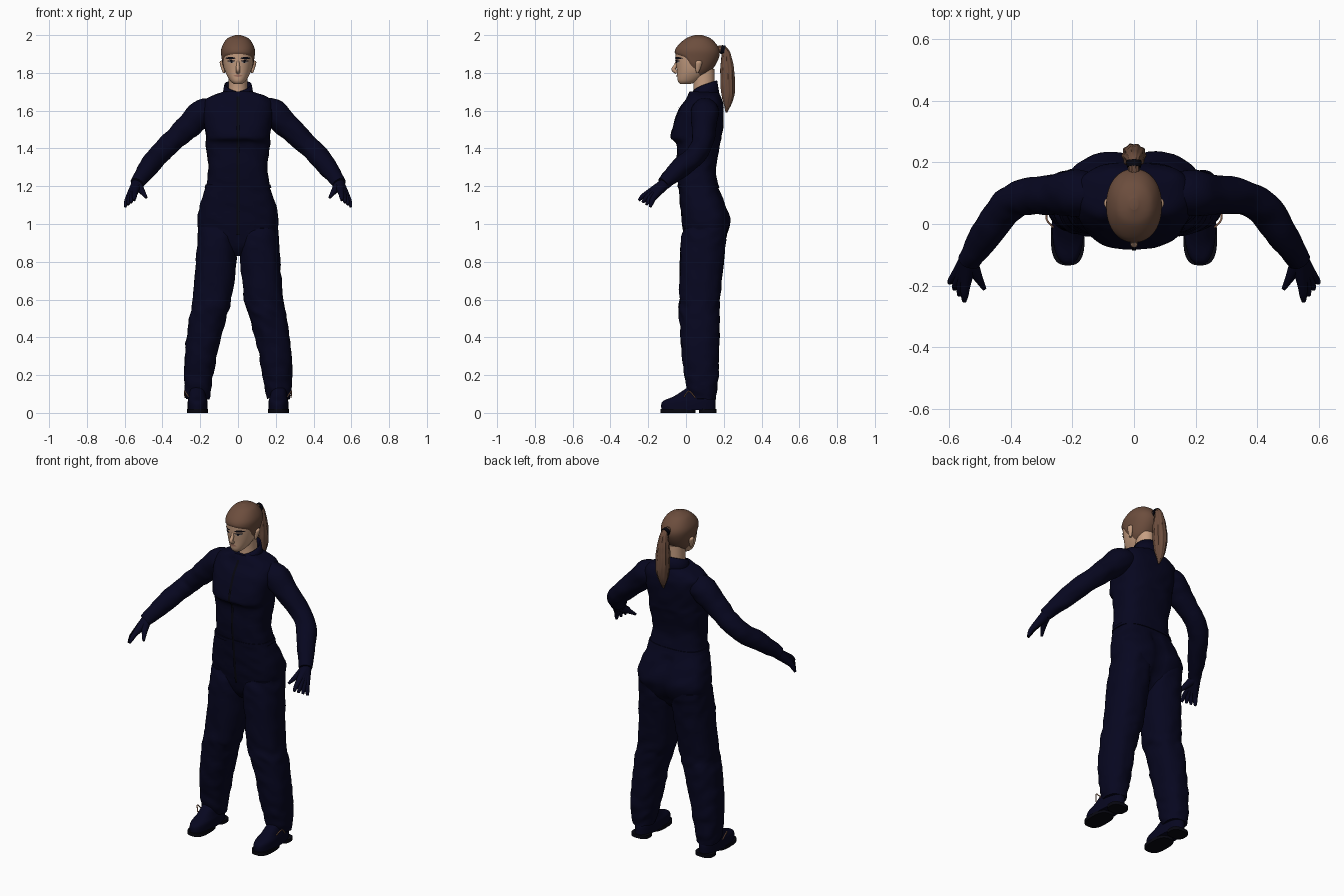
import bpy, bmesh, math
from mathutils import Vector, noise

if "Cube" in bpy.data.objects:
    bpy.data.objects.remove(bpy.data.objects["Cube"])


def material(name, *rgb):
    mat = bpy.data.materials.new(name)
    mat.use_nodes = True
    mat.diffuse_color = (*rgb, 1)
    node = mat.node_tree.nodes["Principled BSDF"]
    node.inputs["Base Color"].default_value = (*rgb, 1)
    node.inputs["Roughness"].default_value = .8
    return mat


NAVY = material("navy cloth", .002, .002, .014)
BLACK = material("black", .002, .002, .005)
SKIN = material("skin", .56, .34, .22)
HAIR = material("brown hair", .15, .075, .047)
LIPS = material("lips", .36, .17, .12)
WHITE = material("eye white", .4, .34, .3)
LACE = material("tan lace", .5, .25, .15)


def smooth(rows, steps=6):
    """Rows of numbers joined by a Catmull-Rom curve."""
    out = []
    last = len(rows) - 1
    for i in range(last):
        before, after = rows[max(i - 1, 0)], rows[min(i + 2, last)]
        for step in range(steps):
            t = step / steps
            out.append([b + t / 2 * (c - a + t * (2 * a - 5 * b + 4 * c - d + t * (3 * (b - c) + d - a)))
                        for a, b, c, d in zip(before, rows[i], rows[i + 1], after)])
    return out + [list(rows[last])]


def at(rows, key):
    """Row of a smoothed table at the given first value."""
    for low, high in zip(rows, rows[1:]):
        if low[0] <= key <= high[0]:
            t = (key - low[0]) / (high[0] - low[0])
            return [p + t * (q - p) for p, q in zip(low, high)]
    return rows[-1]


def skin(name, rings, mat, closed=True, caps=True, folds=0, shape=None):
    """Surface joining rings of points, with optional cloth folds."""
    mesh_builder = bmesh.new()
    grid = []
    for ring in rings:
        line = []
        for point in map(Vector, ring):
            if shape:
                shape(point)
            if folds:
                sample = Vector((point.x * 14, point.y * 14, point.z * 22 + point.x * 9))
                point = point + noise.noise_vector(sample) * folds
            line.append(mesh_builder.verts.new(point))
        grid.append(line)
    count = len(grid[0])
    for low, high in zip(grid, grid[1:]):
        for i in range(count if closed else count - 1):
            j = (i + 1) % count
            mesh_builder.faces.new((low[i], low[j], high[j], high[i]))
    if closed:
        if caps:
            mesh_builder.faces.new(grid[0])
            mesh_builder.faces.new(grid[-1])
        bmesh.ops.recalc_face_normals(mesh_builder, faces=mesh_builder.faces[:])
    mesh = bpy.data.meshes.new(name)
    mesh_builder.to_mesh(mesh)
    mesh_builder.free()
    mesh.materials.append(mat)
    part = bpy.data.objects.new(name, mesh)
    bpy.context.collection.objects.link(part)
    bpy.ops.object.select_all(action='DESELECT')
    bpy.context.view_layer.objects.active = part
    part.select_set(True)
    bpy.ops.object.shade_smooth_by_angle(angle=math.radians(50))
    return part


def turn(count):
    return [math.tau * i / count for i in range(count)]


def on_ring(row, angle, power, grow=0):
    """Point on a rounded section given as z, x range, y range."""
    z, left, right, front, back = row
    c, s = math.cos(angle), math.sin(angle)
    u = math.copysign(abs(c) ** (2 / power), c)
    v = math.copysign(abs(s) ** (2 / power), s)
    return ((left + right) / 2 + u * ((right - left) / 2 + grow),
            (front + back) / 2 + v * ((back - front) / 2 + grow), z)


def loft(name, rows, mat, power=2, side=1, grow=0, **options):
    rings = [[on_ring((z, left * side, right * side, front, back), angle, power, grow) for angle in turn(60)]
             for z, left, right, front, back in rows]
    return skin(name, rings, mat, **options)


def tube(name, points, mat, side=1, count=20, ridges=0, **options):
    """Round tube through points given as x, y, z, radius, carried along without twisting."""
    path = smooth(points)
    rings = []
    heading = Vector((0, 0, 1))
    frame = heading.to_track_quat('Z', 'Y')
    for i, (x, y, z, radius) in enumerate(path):
        ahead, behind = path[min(i + 1, len(path) - 1)], path[max(i - 1, 0)]
        onward = Vector(ahead[:3]) - Vector(behind[:3])
        frame = heading.rotation_difference(onward) @ frame
        heading = onward
        ring = []
        for angle in turn(count):
            reach = radius * (1 + ridges * math.cos(angle * count / 4))
            spot = Vector((x, y, z)) + frame @ Vector((math.cos(angle), math.sin(angle), 0)) * reach
            ring.append((spot.x * side, spot.y, spot.z))
        rings.append(ring)
    return skin(name, rings, mat, **options)


def front_point(body, x, z, power, lift):
    z, left, right, front, back = at(body, z)
    bulge = (1 - min(1, abs(x / right)) ** power) ** (1 / power)
    return (x, (front + back) / 2 - (back - front) / 2 * bulge - lift, z)


def almond(name, x, z, length, height, mat, side=1, lift=.003):
    """Thin almond-shaped plate lying on the face."""
    rings = []
    for i in range(13):
        along = i / 6 - 1
        tall = height * (1.05 - along * along) * side
        rings.append([front_point(head, (x + along * length) * side, z + tall * k, HEAD_POWER, lift)
                      for k in (1, 0, -1)])
    return skin(name, rings, mat, closed=False)


def centred(rows):
    """Sections given as z, half width, y front, y back."""
    return smooth([(z, -half, half, front, back) for z, half, front, back in rows])


def seat_cleft(point):
    if point.y > .1 and point.z < 1.15:
        point.y -= .02 * math.exp(-(point.x / .03) ** 2)


# Coverall body, waistband and zip
BODY_POWER = 2.7
body = centred([(.83, .06, .04, .14), (.89, .17, 0, .185), (1, .215, -.02, .237), (1.1, .2, -.03, .21),
                (1.2, .17, -.04, .17), (1.3, .157, -.05, .16), (1.42, .17, -.05, .18), (1.47, .17, -.08, .19),
                (1.6, .185, -.04, .2), (1.66, .17, 0, .19), (1.7, .08, .02, .17)])
loft("coverall_body", body, NAVY, BODY_POWER, folds=.006, shape=seat_cleft)
loft("waistband", [at(body, z) for z in (1.19, 1.2, 1.21)], NAVY, BODY_POWER, grow=.004)
zip_rows = [row[0] for row in body if .93 < row[0] < 1.68]
skin("front_zip", [[front_point(body, x, z, BODY_POWER, .006) for x in (-.007, 0, .007)] for z in zip_rows],
     BLACK, closed=False)

# Stand-up collar, lower and open at the throat
collar_rings = []
for rise in (0, .5, 1):
    ring = []
    for i in range(41):
        angle = math.pi * (i / 20 - 1) * .96 + math.pi / 2
        back = (math.sin(angle) + 1) / 2
        ring.append(((.085 - .013 * rise) * math.cos(angle), .1 + (.08 - .015 * rise) * math.sin(angle),
                     1.67 + rise * (.03 + .06 * back ** .6)))
    collar_rings.append(ring)
collar = skin("collar", collar_rings, NAVY, closed=False)
collar.modifiers.new("thickness", 'SOLIDIFY').thickness = .008

# Head, neck, nose and lips
HEAD_POWER = 2.15
head = centred([(1.74, .02, -.03, .02), (1.76, .043, -.044, .07), (1.81, .069, -.048, .13), (1.88, .083, -.055, .17),
                (1.93, .084, -.05, .17), (1.98, .055, 0, .13), (2, .01, .05, .08)])
loft("head", head[:-1], SKIN, HEAD_POWER)
loft("neck", centred([(1.64, .06, .03, .15), (1.72, .05, .04, .15), (1.82, .05, .03, .15)]), SKIN)
tube("nose", [(0, -.045, 1.87, .006), (0, -.055, 1.84, .009), (0, -.066, 1.818, .011), (0, -.048, 1.803, .01)], SKIN)
almond("lips", 0, 1.785, .023, .006, LIPS)

# Hair cap: every column runs from the crown down to the hairline
hairline = smooth([(-1, 1.9), (-.5, 1.88), (-.2, 1.84), (.2, 1.81), (.6, 1.785), (1, 1.79)])
cap_rings = [[(0, .065, 2)] * 96]
for i in range(25):
    ring = []
    for angle in turn(96):
        drop = (i / 24) ** 1.8 * (2 - at(hairline, math.sin(angle))[1])
        ring.append(on_ring(at(head, 2 - drop), angle, HEAD_POWER, .004 if i < 24 else 0))
    cap_rings.append(ring)
skin("hair_cap", cap_rings, HAIR, caps=False)

# Ponytail and its band
tube("ponytail", [(0, .16, 1.92, .02), (0, .2, 1.925, .018), (0, .214, 1.88, .028), (0, .22, 1.79, .038),
                  (0, .222, 1.68, .033), (0, .215, 1.59, .004)], HAIR, count=40, ridges=.06, folds=.003)
tube("hair_band", [(0, .184, 1.925, .023), (0, .204, 1.92, .025)], BLACK)

# Glove fingers fan evenly from the index finger to the little finger
WRIST = Vector((.536, -.115, 1.21, .03))
KNUCKLES = Vector((.546, -.2, 1.165, .016)), Vector((.58, -.17, 1.14, .016))
TIPS = Vector((.55, -.25, 1.125, .007)), Vector((.598, -.19, 1.09, .007))
fingers = {"thumb": (WRIST, Vector((.51, -.165, 1.175, .017)), Vector((.485, -.21, 1.14, .007)))}
for i, name in enumerate(("index_finger", "middle_finger", "ring_finger", "little_finger")):
    knuckle, tip = KNUCKLES[0].lerp(KNUCKLES[1], i / 3), TIPS[0].lerp(TIPS[1], i / 3)
    fingers[name] = (WRIST, knuckle, knuckle.lerp(tip, .6) + Vector((0, 0, .004, .002)), tip)

# Paired parts
for side, label in ((1, "left_"), (-1, "right_")):
    # Eye, brow and ear
    almond(label + "eye", .035, 1.857, .017, .005, WHITE, side)
    almond(label + "iris", .034, 1.857, .006, .005, BLACK, side, .004)
    almond(label + "lashes", .036, 1.863, .022, .004, BLACK, side, .005)
    almond(label + "eyebrow", .04, 1.878, .028, .006, BLACK, side, .004)
    loft(label + "ear", smooth([(1.8, .07, .08, .055, .065), (1.82, .07, .088, .05, .075), (1.855, .07, .097, .05, .085),
                                (1.865, .08, .09, .06, .075)]), SKIN, side=side)
    # Sleeve and glove
    tube(label + "sleeve", [(.09, .1, 1.6, .05), (.18, .1, 1.59, .075), (.265, .095, 1.515, .065), (.36, .085, 1.425, .057),
                            (.42, .05, 1.365, .055), (.48, -.035, 1.293, .05), (.536, -.12, 1.214, .036)],
         NAVY, side, count=32, folds=.006)
    for name, path in fingers.items():
        tube(label + name, path, NAVY, side)
    # Trouser leg
    loft(label + "trouser_leg", smooth([(.98, .01, .21, -.01, .22), (.87, .006, .22, -.03, .207),
                                        (.6, .034, .24, -.035, .18), (.5, .064, .26, -.034, .178),
                                        (.3, .112, .283, -.02, .175), (.15, .14, .286, 0, .17),
                                        (.075, .155, .276, .025, .16)], 9), NAVY, 2.3, side, folds=.008)
    # Shoe upper, split sole and side lace
    loft(label + "shoe_upper", smooth([(.015, .162, .266, -.13, .155), (.06, .162, .266, -.125, .157),
                                       (.09, .17, .26, -.06, .15), (.15, .18, .256, .03, .145)]), NAVY, 2.4, side)
    for name, toe, heel in (("sole", -.134, .05), ("heel", .07, .162)):
        loft(label + name, [(z, .16, .269, toe, heel) for z in (0, .02)], BLACK, 2.8, side)
    tube(label + "lace", [(.262, -.01, .085, .003), (.283, .015, .115, .003), (.28, .05, .08, .003)], LACE, side)
